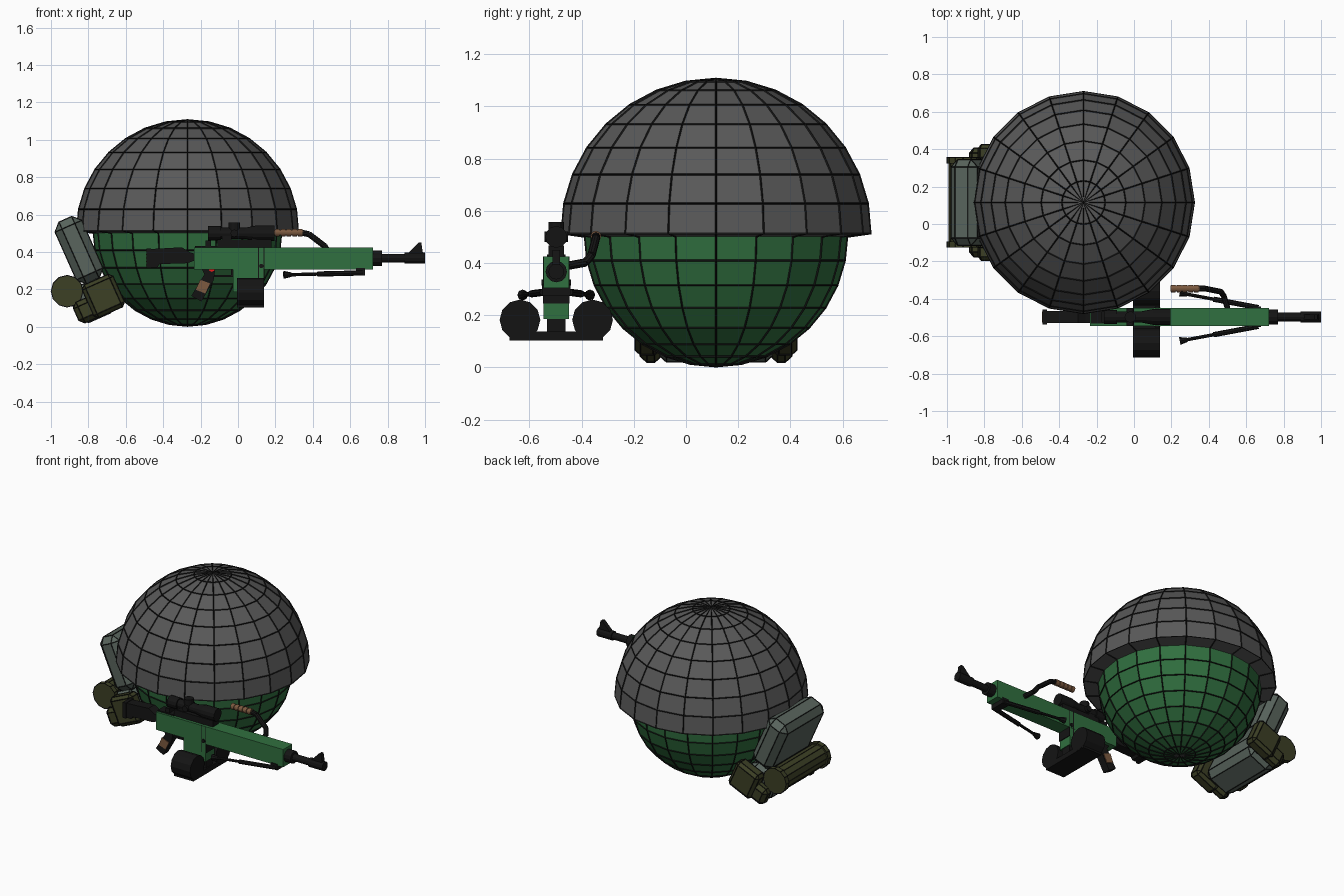
import bpy, bmesh, math
from mathutils import Vector, Matrix

if "Cube" in bpy.data.objects:
    bpy.data.objects.remove(bpy.data.objects["Cube"])


def mat(name, r, g, b):
    m = bpy.data.materials.new(name)
    m.diffuse_color = (r, g, b, 1)
    m.use_nodes = True
    m.node_tree.nodes["Principled BSDF"].inputs["Base Color"].default_value = m.diffuse_color
    return m


GREEN = mat("green", 0.03, 0.16, 0.05)
DOME = mat("dark_grey", 0.1, 0.1, 0.1)
PACK = mat("grey_green", 0.1, 0.13, 0.11)
OLIVE = mat("olive", 0.045, 0.05, 0.018)
BLACK = mat("black", 0.007, 0.007, 0.007)
BROWN = mat("brown", 0.2, 0.1, 0.05)
RED = mat("red", 0.8, 0.01, 0.01)
GY = -0.497                     # centre plane of the gun
CX, CY, CZ = -0.27, 0.115, 0.507
TILT = math.radians(-24)        # lean of the backpack


def finish(bm, name, m, outline=0):
    bmesh.ops.recalc_face_normals(bm, faces=bm.faces)
    me = bpy.data.meshes.new(name)
    bm.to_mesh(me)
    bm.free()
    ob = bpy.data.objects.new(name, me)
    bpy.context.collection.objects.link(ob)
    me.materials.append(m)
    if outline:                 # black line along every edge
        me.materials.append(BLACK)
        w = ob.modifiers.new("outline", 'WIREFRAME')
        w.thickness, w.use_replace, w.material_offset = outline, False, 1
        w.use_even_offset = False
    return ob


def box(name, c, size, m, tilt=0, bevel=0, outline=0):
    bm = bmesh.new()
    bmesh.ops.create_cube(bm, size=1)
    bmesh.ops.scale(bm, vec=size, verts=bm.verts)
    if bevel:
        bmesh.ops.bevel(bm, geom=bm.edges[:], offset=bevel, segments=1, affect='EDGES')
    bm.transform(Matrix.Translation(c) @ Matrix.Rotation(tilt, 4, 'Y'))
    return finish(bm, name, m, outline)


def rod(name, a, b, r, m, r2=None, sides=12, outline=0):
    a, b = Vector(a), Vector(b)
    bm = bmesh.new()
    bmesh.ops.create_cone(bm, cap_ends=True, segments=sides, radius1=r,
                          radius2=r if r2 is None else r2, depth=(b - a).length)
    rot = (b - a).to_track_quat('Z', 'Y').to_matrix().to_4x4()
    bm.transform(Matrix.Translation((a + b) / 2) @ rot)
    return finish(bm, name, m, outline)


def xrod(name, x0, x1, z, r, m, r2=None, y=GY, sides=12):
    return rod(name, (x0, y, z), (x1, y, z), r, m, r2, sides)


def plate(name, pts, half, m, y=GY):
    bm = bmesh.new()
    f = bm.faces.new([bm.verts.new((x, y - half, z)) for x, z in pts])
    ex = bmesh.ops.extrude_face_region(bm, geom=[f])
    bmesh.ops.translate(bm, vec=(0, 2 * half, 0),
                        verts=[v for v in ex['geom'] if isinstance(v, bmesh.types.BMVert)])
    return finish(bm, name, m)


def ball(name, r, m, c, outline):
    bm = bmesh.new()
    bmesh.ops.create_uvsphere(bm, u_segments=20, v_segments=16, radius=r)
    if name == "helmet":        # upper half with a rim turned in to the body
        bmesh.ops.delete(bm, geom=[v for v in bm.verts if v.co.z < -0.01], context='VERTS')
        rim = bmesh.ops.extrude_edge_only(bm, edges=[e for e in bm.edges if e.is_boundary])
        vs = [v for v in rim['geom'] if isinstance(v, bmesh.types.BMVert)]
        bmesh.ops.scale(bm, vec=(0.84, 0.84, 1), verts=vs)
        bmesh.ops.translate(bm, vec=(0, 0, -0.012), verts=vs)
    bmesh.ops.translate(bm, vec=c, verts=bm.verts)
    return finish(bm, name, m, outline)


# Round body and helmet
ball("body", 0.502, GREEN, (CX, CY, CZ), 0.01)
ball("helmet", 0.592, DOME, (CX, CY, CZ + 0.006), 0.01)

# Backpack, lower pack, side pouches and bedroll
box("backpack", (-0.85, CY, 0.41), (0.155, 0.46, 0.36), PACK, TILT, 0.04, 0.007)
box("lower_pack", (-0.78, CY, 0.14), (0.21, 0.46, 0.2), PACK, TILT, 0.04, 0.007)
for s, side in ((-1, "front"), (1, "rear")):
    box(side + "_pouch", (-0.72, CY + s * 0.265, 0.165), (0.18, 0.09, 0.19), OLIVE, TILT, 0.02, 0.007)
    box(side + "_pouch_pocket", (-0.81, CY + s * 0.25, 0.09), (0.12, 0.08, 0.12), OLIVE, TILT, 0.025, 0.007)
    rod(side + "_bedroll_cap", (-0.914, CY + s * 0.21, 0.19), (-0.914, CY + s * 0.24, 0.19), 0.085, OLIVE, outline=0.006)
rod("bedroll", (-0.914, CY - 0.22, 0.19), (-0.914, CY + 0.22, 0.19), 0.075, OLIVE, outline=0.006)

# Gun receiver and magazine well
box("gun_receiver", (0.243, GY, 0.365), (0.955, 0.098, 0.12), GREEN)
box("magazine_well", (0.055, GY, 0.25), (0.165, 0.096, 0.13), GREEN)
rod("receiver_pin", (0.125, GY - 0.056, 0.325), (0.125, GY + 0.056, 0.325), 0.012, BLACK)
for x in (0.11, 0.14):
    box("receiver_seam", (x, GY, 0.335), (0.005, 0.1, 0.18), BLACK)

# Stock
plate("stock", [(-0.48, 0.415), (-0.3, 0.425), (-0.26, 0.4), (-0.23, 0.39), (-0.23, 0.355),
                (-0.27, 0.34), (-0.42, 0.335), (-0.43, 0.318), (-0.48, 0.318)], 0.033, BLACK)
box("butt_plate", (-0.477, GY, 0.367), (0.024, 0.08, 0.105), BLACK)
for i in range(5):
    box("butt_ridge", (-0.478, GY, 0.33 + i * 0.019), (0.03, 0.06, 0.006), BROWN)

# Barrel, muzzle and front sight
xrod("barrel_collar", 0.715, 0.77, 0.367, 0.041, BLACK)
xrod("barrel", 0.76, 0.9, 0.367, 0.023, BLACK)
xrod("muzzle", 0.89, 1.0, 0.367, 0.03, BLACK)
plate("front_sight", [(0.9, 0.385), (0.99, 0.385), (0.98, 0.45), (0.965, 0.45), (0.93, 0.415)], 0.014, BLACK)

# Scope with mount and turrets
box("scope_rail", (0.035, GY, 0.445), (0.29, 0.06, 0.045), BLACK)
for x in (-0.06, 0.1):
    box("scope_mount", (x, GY, 0.475), (0.05, 0.05, 0.04), BLACK)
xrod("scope_eyepiece", -0.16, -0.09, 0.5, 0.038, BLACK)
xrod("scope_tube", -0.1, 0.1, 0.5, 0.03, BLACK)
xrod("scope_flare", 0.04, 0.1, 0.5, 0.03, BLACK, 0.042)
xrod("scope_objective", 0.1, 0.195, 0.5, 0.042, BLACK)
rod("scope_turret", (-0.02, GY, 0.5), (-0.02, GY, 0.557), 0.03, BLACK)
rod("scope_side_knob", (-0.02, GY - 0.045, 0.5), (-0.02, GY + 0.045, 0.5), 0.02, BLACK)
box("rear_latch", (-0.16, GY, 0.44), (0.03, 0.06, 0.045), BLACK)
box("top_cover", (-0.17, GY, 0.427), (0.12, 0.07, 0.012), BLACK)

# Pistol grip, trigger and guard
plate("grip", [(-0.2, 0.32), (-0.12, 0.32), (-0.13, 0.25), (-0.195, 0.135), (-0.25, 0.165), (-0.18, 0.28)], 0.026, BLACK)
plate("grip_panel", [(-0.203, 0.252), (-0.15, 0.232), (-0.175, 0.178), (-0.225, 0.198)], 0.03, BROWN)
rod("trigger", (-0.14, GY - 0.03, 0.312), (-0.14, GY + 0.03, 0.312), 0.018, RED, sides=8)
box("trigger_guard", (-0.075, GY, 0.272), (0.11, 0.022, 0.012), BLACK)
box("trigger_guard_front", (-0.03, GY, 0.29), (0.014, 0.022, 0.05), BLACK)

# Twin drum magazine
for s in (-1, 1):
    xrod("drum", -0.005, 0.14, 0.182, 0.078, BLACK, y=GY + s * 0.139)
box("drum_base", (0.067, GY, 0.12), (0.145, 0.36, 0.034), BLACK)
box("drum_feed", (0.067, GY, 0.18), (0.13, 0.072, 0.13), BLACK)

# Carry handle
path = [(0.34, -0.345, 0.503), (0.38, -0.345, 0.495), (0.465, -0.362, 0.43),
        (0.48, -0.385, 0.402), (0.5, -0.45, 0.39)]
for a, b in zip(path, path[1:]):
    rod("handle_arm", a, b, 0.016, BLACK, sides=10)
xrod("handle_core", 0.195, 0.35, 0.503, 0.015, BROWN, y=-0.345)
for i in range(5):
    xrod("handle_ridge", 0.198 + i * 0.031, 0.222 + i * 0.031, 0.503, 0.02, BROWN, y=-0.345)

# Folded bipod
box("bipod_mount", (0.655, GY, 0.295), (0.05, 0.11, 0.04), BLACK)
for s in (-1, 1):
    hip, foot = Vector((0.665, GY + s * 0.05, 0.288)), Vector((0.265, GY + s * 0.125, 0.278))
    rod("bipod_leg", hip, foot, 0.009, BLACK, sides=8)
    rod("bipod_sleeve", hip, hip.lerp(foot, 0.6), 0.014, BLACK, sides=8)
    rod("bipod_foot", hip.lerp(foot, 0.95), hip.lerp(foot, 1.05), 0.012, BLACK, 0.021, sides=8)
